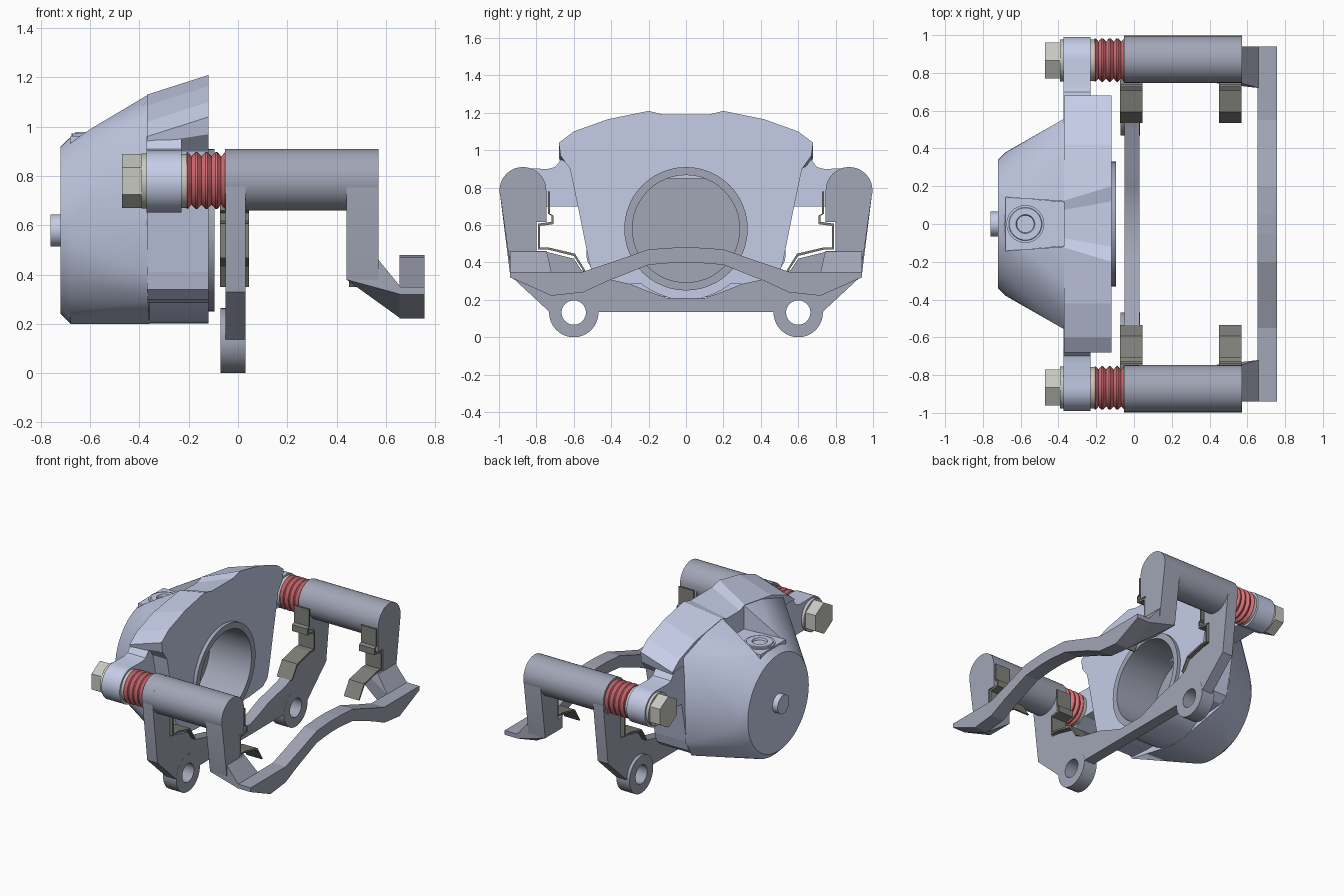
import bpy, bmesh, math
from mathutils import Matrix, Vector

if "Cube" in bpy.data.objects:
    bpy.data.objects.remove(bpy.data.objects["Cube"])

def material(name, rgb):
    m = bpy.data.materials.new(name)
    m.diffuse_color = (*rgb, 1)
    m.use_nodes = True
    m.node_tree.nodes["Principled BSDF"].inputs["Base Color"].default_value = m.diffuse_color
    return m

BODY = material("cast_blue", (0.56, 0.61, 0.80))
FRAME = material("dark_cast", (0.36, 0.38, 0.47))
RED = material("red_rubber", (0.68, 0.16, 0.18))
CLIP = material("clip_steel", (0.22, 0.22, 0.20))
BOLT = material("bolt_steel", (0.58, 0.58, 0.54))

def finish(name, bm, mat):
    bmesh.ops.remove_doubles(bm, verts=bm.verts, dist=1e-5)
    bmesh.ops.recalc_face_normals(bm, faces=bm.faces)
    me = bpy.data.meshes.new(name)
    bm.to_mesh(me)
    bm.free()
    ob = bpy.data.objects.new(name, me)
    bpy.context.collection.objects.link(ob)
    if mat:
        me.materials.append(mat)
    return ob

def smooth(ob, angle=28):
    bpy.ops.object.select_all(action='DESELECT')
    ob.select_set(True)
    bpy.context.view_layer.objects.active = ob
    bpy.ops.object.shade_smooth_by_angle(angle=math.radians(angle))
    return ob

def loft(name, back, front, x0, x1, mat):
    """Solid between two matching (y, z) outlines."""
    bm = bmesh.new()
    a = [bm.verts.new((x0, y, z)) for y, z in back]
    b = [bm.verts.new((x1, y, z)) for y, z in front]
    bm.faces.new(a)
    bm.faces.new(b)
    for i in range(len(a)):
        j = (i + 1) % len(a)
        bm.faces.new((a[i], a[j], b[j], b[i]))
    return finish(name, bm, mat)

def prism(name, outline, x0, x1, mat):
    return loft(name, outline, outline, x0, x1, mat)

def hull(name, pts, mat):
    bm = bmesh.new()
    for p in pts:
        bm.verts.new(p)
    res = bmesh.ops.convex_hull(bm, input=bm.verts)
    bmesh.ops.delete(bm, geom=[v for v in bm.verts if not v.link_faces], context='VERTS')
    return finish(name, bm, mat)

def lathe(name, profile, y, z, mat, closed=False, segs=40, turn=0.0):
    """Revolve (x, r) points about an x-parallel axis through (y, z)."""
    bm = bmesh.new()
    rings = [[bm.verts.new((x, y + r * math.sin(turn + k * math.tau / segs),
                            z + r * math.cos(turn + k * math.tau / segs)))
              for k in range(segs)] for x, r in profile]
    pairs = list(zip(rings, rings[1:])) + ([(rings[-1], rings[0])] if closed else [])
    for a, b in pairs:
        for k in range(segs):
            n = (k + 1) % segs
            bm.faces.new((a[k], a[n], b[n], b[k]))
    if not closed:
        bm.faces.new(rings[0])
        bm.faces.new(rings[-1])
    return finish(name, bm, mat)

def cut(ob, cutter):
    mod = ob.modifiers.new("cut", 'BOOLEAN')
    mod.operation, mod.solver, mod.object = 'DIFFERENCE', 'EXACT', cutter
    deps = bpy.context.evaluated_depsgraph_get()
    me = bpy.data.meshes.new_from_object(ob.evaluated_get(deps))
    ob.modifiers.clear()
    ob.data = me

def both(half):
    return half + [(-y, z) for y, z in reversed(half)]

def circle(x, r, n=48):
    return [(x, r * math.sin(k * math.tau / n), CZ + r * math.cos(k * math.tau / n)) for k in range(n)]

CZ = 0.58            # piston axis height
PY, PZ = 0.872, 0.785  # slide pin axis

# caliper housing: round end blending into a wide arch
arch = both([(.12, 1.13), (.32, 1.10), (.56, 1.02), (.53, .41), (.46, .29)])
housing = hull("caliper_housing", circle(-.72, .34) + circle(-.68, .38) + circle(-.36, .38)
               + [(-.365, y, z) for y, z in arch], BODY)
barrel = lathe("cylinder_barrel", [(-.5, .379), (-.12, .379)], 0, CZ, BODY, segs=48)
front = [(.12, 1.19), (.2, 1.21), (.42, 1.165), (.6, 1.1), (.68, 1.04), (.67, .97), (.62, .9),
         (.57, .66), (.52, .41), (.5, .34), (.45, .3), (.3, .285)]
back = [(y * .62 if y < .3 else y, z - .08 if z > 1 else (z - .04 if z > .95 else z)) for y, z in front]
flange = loft("caliper_flange", both(back), both(front), -.37, -.12, BODY)

# bore and top pocket cut out
bore = lathe("bore_cutter", [(-.45, .325), (.1, .325)], 0, CZ, None, segs=48)
pocket = hull("pocket_cutter", [(x, s * w, z) for x, w in ((-.8, .15), (-.34, .118))
                                for s in (-1, 1) for z in (.955, 1.4)], None)
for ob in (housing, barrel, flange):
    cut(ob, bore)
cut(housing, pocket)
for ob in (bore, pocket):
    bpy.data.objects.remove(ob)
for ob in (housing, barrel):
    smooth(ob)

# piston cup, rear nub, fluid port
smooth(lathe("piston", [(-.45, .33), (-.095, .33), (-.095, .287), (-.42, .287)], 0, CZ, FRAME, segs=48))
smooth(lathe("rear_nub", [(-.76, .065), (-.70, .065)], 0, CZ, BODY))
hull("port_pad", [(x, s * w, z) for x, w in ((-.68, .143), (-.365, .117))
                  for s in (-1, 1) for z in (.85, .963)], BODY)
port = lathe("port_ring", [(0, .045), (.018, .05), (.018, .085), (.012, .088), (.012, .1), (0, .1)],
             0, 0, BODY, closed=True)
port.data.transform(Matrix.Translation((-.575, 0, .96)) @ Matrix.Rotation(-math.pi / 2, 4, 'Y'))
smooth(port)

# inboard bracket plate joining both arms
arc = [(PY - .125 * math.cos(t * math.pi / 16), PZ + .125 * math.sin(t * math.pi / 16)) for t in range(17)]
plate_half = [(.1, .21), (.2, .245), (.3, .285), (.5, .33), (.56, .36), (.6, .42), (.74, .455), (.8, .46),
              (.8, .615), (.747, .615)] + arc + [(.94, .33), (.73, .135), (.1, .135)]
plate = prism("bracket_plate", both(plate_half), -.05, .03, FRAME)

# outboard tie bar
bar_half = [(.05, .48), (.2, .47), (.4, .4), (.55, .35), (.94, .35), (.94, .32), (.72, .222),
            (.55, .24), (.42, .3), (.2, .387), (.05, .4)]
prism("tie_bar", both(bar_half), .655, .757, FRAME)

for s, tag in ((1, "left"), (-1, "right")):
    flip = lambda pts: [(s * y, z) for y, z in pts]
    # mounting eye on the plate
    hole = lathe("hole_cutter", [(-.2, .065), (.2, .065)], s * .6, .132, None)
    cut(plate, hole)
    bpy.data.objects.remove(hole)
    smooth(lathe("mount_eye_" + tag, [(-.072, .065), (-.072, .132), (.031, .132), (.031, .065)],
                 s * .6, .132, FRAME, closed=True))
    # slide arm, outboard leg and angled link to the tie bar
    smooth(lathe("slide_arm_" + tag, [(-.053, .125), (.57, .125)], s * PY, PZ, FRAME))
    leg = [(.745, .38), (.745, .46), (.8, .46), (.8, .615), (.747, .615)] + arc + [(.94, .38)]
    smooth(prism("outboard_leg_" + tag, flip(leg), .44, .571, FRAME))
    hull("bar_link_" + tag, [(x, s * y, z) for x, y, z in (
        (.44, .745, .46), (.44, .94, .46), (.44, .745, .38), (.44, .94, .38), (.57, .745, .46),
        (.57, .94, .46), (.66, .72, .222), (.66, .94, .32), (.66, .94, .35), (.66, .72, .35))], FRAME)
    # bent pad clips
    path = [(.738, .78), (.738, .66), (.72, .65), (.72, .617), (.792, .607), (.792, .468),
            (.735, .468), (.6, .435), (.545, .35)]
    off = [(.726, .78), (.726, .66), (.708, .65), (.708, .605), (.78, .595), (.78, .48),
           (.735, .48), (.594, .447), (.535, .352)]
    for x, where in ((-.073, "inner"), (.45, "outer")):
        prism(f"pad_clip_{where}_{tag}", flip(path + off[::-1]), x, x + .118, CLIP)
    # caliper ear
    ear_arc = [(.866 + .125 * math.sin(t * math.pi / 16), .778 + .125 * math.cos(t * math.pi / 16))
               for t in range(17)]
    ear = [(.5, .96), (.66, .96), (.7, .91), (.74, .9)] + ear_arc + [(.78, .7), (.5, .7)]
    smooth(prism("caliper_ear_" + tag, flip(ear), -.372, -.23, BODY))
    # bolt, washers and ribbed boot
    lathe("bolt_head_" + tag, [(-.47, .11), (-.385, .11)], s * .866, .78, BOLT, segs=6)
    smooth(lathe("washer_" + tag, [(-.392, .112), (-.36, .112)], s * .866, .78, BOLT))
    smooth(lathe("boot_collar_" + tag, [(-.24, .11), (-.2, .11)], s * .866, .78, BOLT))
    ribs = [(-.208, .113)]
    for k in range(4):
        x = -.208 + k * .04
        ribs += [(x + .004, .115), (x + .02, .098), (x + .036, .115)]
    smooth(lathe("rubber_boot_" + tag, ribs + [(-.045, .112)], s * .868, .782, RED))
smooth(plate)
